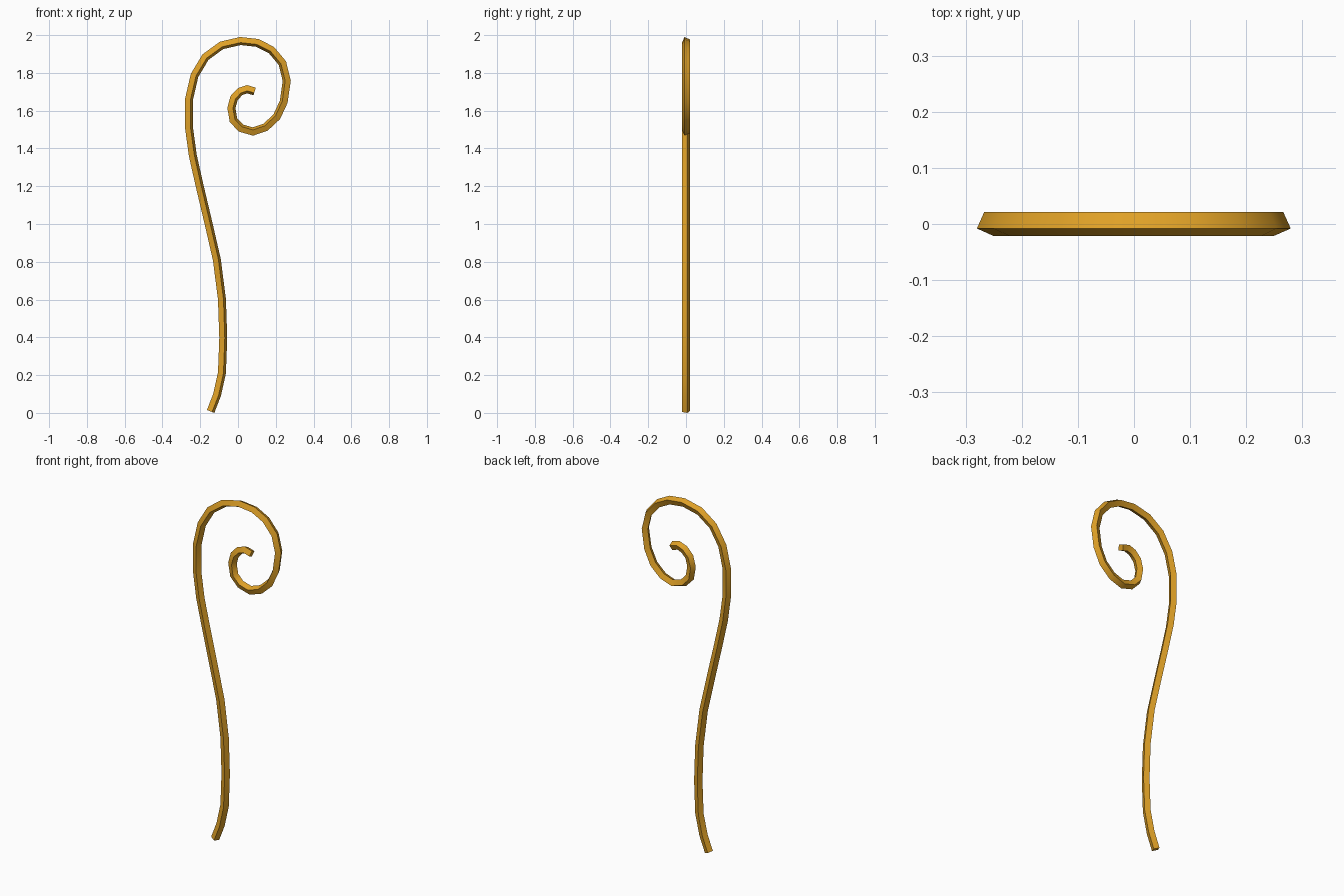
import bpy, bmesh, math
from mathutils import Vector

if "Cube" in bpy.data.objects:
    bpy.data.objects.remove(bpy.data.objects["Cube"])

# Centre line of the staff, foot to curl tip (x, z)
PATH = [(-.145, .016), (-.111, .103), (-.085, .22), (-.078, .405), (-.085, .61),
        (-.112, .82), (-.158, 1.02), (-.203, 1.21), (-.239, 1.37), (-.259, 1.515),
        (-.259, 1.67), (-.230, 1.795), (-.172, 1.892), (-.087, 1.954), (.013, 1.977),
        (.103, 1.967), (.177, 1.929), (.235, 1.86), (.258, 1.766), (.242, 1.655),
        (.205, 1.576), (.146, 1.521), (.079, 1.498), (.016, 1.516), (-.024, 1.558),
        (-.035, 1.622), (-.021, 1.675), (.011, 1.709), (.048, 1.722), (.088, 1.71)]
RADIUS = 0.0225
TURN = math.radians(-21)      # roll of the square section

gold = bpy.data.materials.new("ochre gold")
gold.diffuse_color = (0.74, 0.355, 0.02, 1)
gold.use_nodes = True
gold.node_tree.nodes["Principled BSDF"].inputs["Base Color"].default_value = gold.diffuse_color

# Sweep a square section along the path with mitred joints
bm = bmesh.new()
pts = [Vector(p) for p in PATH]
rings = []
for i, p in enumerate(pts):
    a = (p - pts[i - 1]).normalized() if i > 0 else None
    b = (pts[i + 1] - p).normalized() if i < len(pts) - 1 else None
    a, b = a or b, b or a
    t = (a + b).normalized()
    out = Vector((-t.y, t.x)) / max(t.dot(a), 0.5)
    ring = []
    for k in range(4):
        ang = TURN + k * math.pi / 2
        q = p + out * RADIUS * math.cos(ang)
        ring.append(bm.verts.new((q.x, RADIUS * math.sin(ang), q.y)))
    rings.append(ring)
for r, s in zip(rings, rings[1:]):
    for k in range(4):
        n = (k + 1) % 4
        bm.faces.new((r[k], r[n], s[n], s[k]))
# End caps
bm.faces.new(rings[0])
bm.faces.new(rings[-1])
bmesh.ops.recalc_face_normals(bm, faces=bm.faces)
# Stand on the ground
low = min(v.co.z for v in bm.verts)
for v in bm.verts:
    v.co.z -= low

mesh = bpy.data.meshes.new("curled_staff")
bm.to_mesh(mesh)
bm.free()
mesh.materials.append(gold)
staff = bpy.data.objects.new("curled_staff", mesh)
bpy.context.collection.objects.link(staff)
bpy.context.view_layer.objects.active = staff
staff.select_set(True)
bpy.ops.object.shade_smooth_by_angle(angle=math.radians(40))
